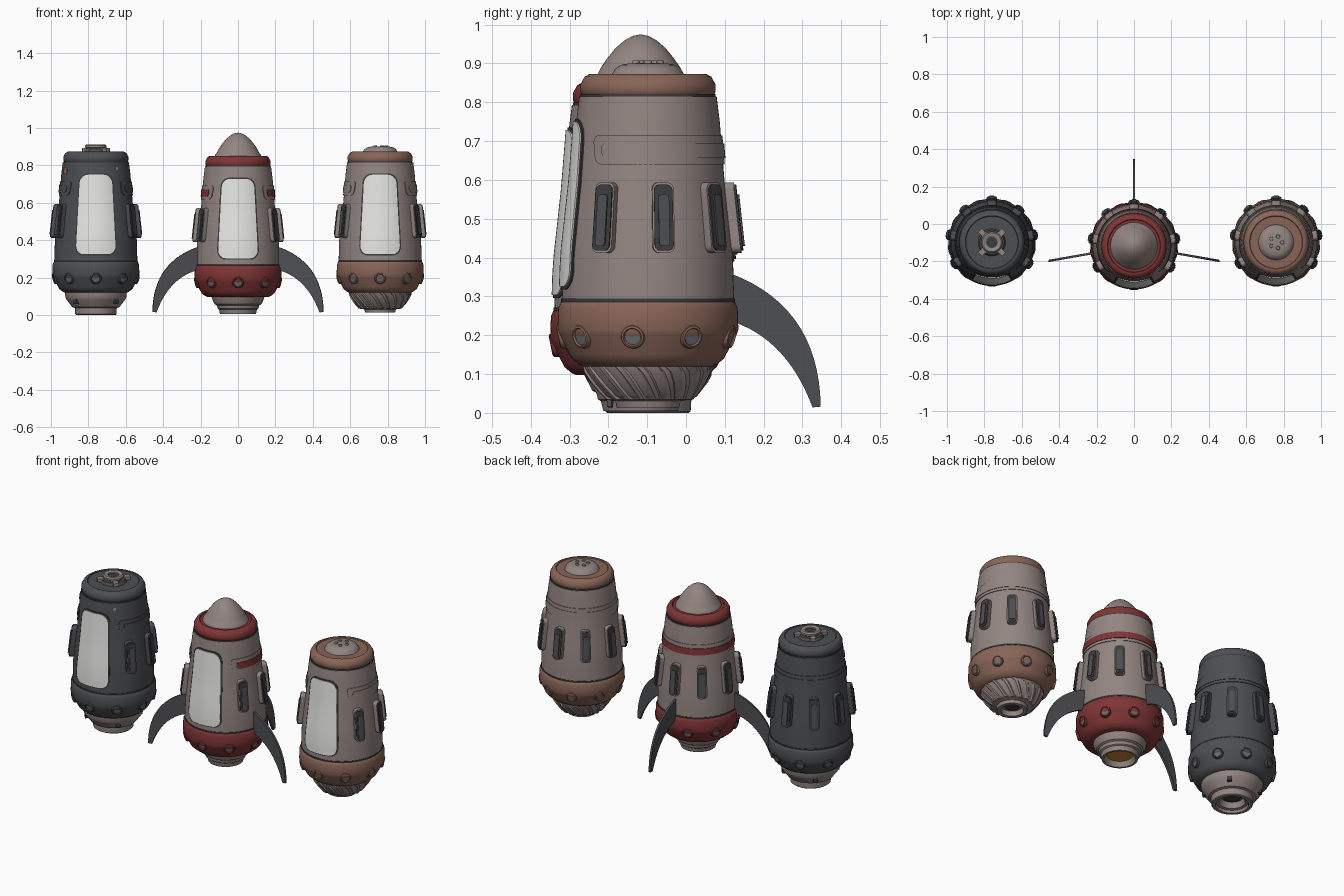
import bpy, bmesh, math
from mathutils import Matrix, Vector

cube = bpy.data.objects.get("Cube")
if cube:
    bpy.data.objects.remove(cube, do_unlink=True)


def material(name, *rgb):
    m = bpy.data.materials.new(name)
    m.use_nodes = True
    m.diffuse_color = (*rgb, 1)
    bsdf = m.node_tree.nodes["Principled BSDF"]
    bsdf.inputs["Base Color"].default_value = (*rgb, 1)
    bsdf.inputs["Roughness"].default_value = 0.6
    return m


TAUPE = material("taupe", 0.29, 0.235, 0.22)
BROWN = material("rust brown", 0.25, 0.13, 0.095)
RED = material("dark red", 0.21, 0.035, 0.035)
CHARCOAL = material("charcoal", 0.075, 0.077, 0.085)
BLACK = material("soft black", 0.045, 0.046, 0.05)
WHITE = material("window white", 0.78, 0.78, 0.75)
GLASS = material("porthole glass", 0.13, 0.15, 0.17)
ORANGE = material("engine orange", 0.55, 0.24, 0.03)


def finish(bm, name, mat, matrix, sharp=35):
    bmesh.ops.remove_doubles(bm, verts=bm.verts, dist=1e-5)
    bmesh.ops.recalc_face_normals(bm, faces=bm.faces)
    me = bpy.data.meshes.new(name)
    bm.to_mesh(me)
    bm.free()
    me.materials.append(mat)
    me.shade_smooth()
    me.set_sharp_from_angle(angle=math.radians(sharp))
    ob = bpy.data.objects.new(name, me)
    ob.matrix_world = matrix
    bpy.context.collection.objects.link(ob)
    return ob


def bridge(bm, rows, wrap=False):
    for a, b in zip(rows, rows[1:]):
        n = len(a)
        for i in range(n if wrap else n - 1):
            j = (i + 1) % n
            bm.faces.new((a[i], a[j], b[j], b[i]))


def lathe(name, profile, mat, matrix, segs=64, flute=0, twist=0):
    """Revolve (radius, z) points; flute cuts alternating ribs, twist swirls them."""
    bm = bmesh.new()
    rows = []
    for k, (r, z) in enumerate(profile):
        row = []
        for i in range(segs):
            a = math.tau * i / segs + twist * k
            rr = r * (1 - flute * (i % 4 < 2))
            row.append(bm.verts.new((rr * math.cos(a), rr * math.sin(a), z)))
        rows.append(row)
    bridge(bm, rows, wrap=True)
    return finish(bm, name, mat, matrix)


BODY = [(0.222, 0.29), (0.219, 0.4), (0.208, 0.5), (0.197, 0.6), (0.185, 0.75), (0.177, 0.815)]


def hull_radius(z):
    for (r0, z0), (r1, z1) in zip(BODY, BODY[1:]):
        if z <= z1:
            break
    return r0 + (r1 - r0) * (z - z0) / (z1 - z0)


def patch(name, mat, matrix, angle, z0, z1, w0, w1, corner, lift, cols=12, depth=0.02):
    """Rounded plate bent around the hull; w0 and w1 are bottom and top half widths."""
    bm = bmesh.new()
    arc = [math.pi / 2 * i / 5 for i in range(6)]
    low = [(z0 + corner * (1 - math.cos(t)), corner * (1 - math.sin(t))) for t in arc]
    high = [(z0 + z1 - z, inset) for z, inset in reversed(low)]
    mid = [(low[-1][0] + (high[0][0] - low[-1][0]) * i / 6, 0) for i in range(1, 6)]
    rows = []
    for z, inset in low + mid + high:
        w = w0 + (w1 - w0) * (z - z0) / (z1 - z0) - inset
        r = hull_radius(z) + lift
        row = []
        for i in range(cols + 1):
            a = angle + w * (2 * i / cols - 1) / r
            row.append(bm.verts.new((r * math.cos(a), r * math.sin(a), z)))
        rows.append(row)
    bridge(bm, rows)
    new = bmesh.ops.extrude_face_region(bm, geom=bm.faces[:])["geom"]
    for v in new:
        if isinstance(v, bmesh.types.BMVert):
            r = math.hypot(v.co.x, v.co.y)
            v.co.x *= (r - depth) / r
            v.co.y *= (r - depth) / r
    return finish(bm, name, mat, matrix)


def box(name, mat, matrix, size):
    bm = bmesh.new()
    bmesh.ops.create_cube(bm, size=1)
    bmesh.ops.scale(bm, vec=size, verts=bm.verts)
    return finish(bm, name, mat, matrix)


def turned(angle, r, z, tilt=0):
    """Frame whose local z points outward from the pod axis."""
    return (Matrix.Rotation(angle, 4, "Z") @ Matrix.Translation((r, 0, z))
            @ Matrix.Rotation(math.pi / 2 + tilt, 4, "Y"))


STEP = math.radians(40)
FRONT = -math.pi / 2
BACK = math.pi / 2


def pod(name, at, hull, trim):
    m = Matrix.Translation(at)
    # Hull, lower collar, top cap and the seams between them
    lathe(name + "_hull", [(0, 0.28), *BODY, (0, 0.815)], hull, m, 96)
    lathe(name + "_collar", [(0, 0.289), (0.219, 0.289), (0.225, 0.284), (0.231, 0.27), (0.233, 0.215),
                             (0.228, 0.2), (0.201, 0.15), (0.196, 0.14), (0.178, 0.125),
                             (0.165, 0.119), (0, 0.119)], trim, m, 96)
    lathe(name + "_cap", [(0, 0.82), (0.17, 0.82), (0.174, 0.826), (0.174, 0.846), (0.163, 0.866),
                          (0.15, 0.873), (0.142, 0.873), (0.139, 0.869), (0, 0.869)], trim, m, 96)
    for part, r, z in (("collar_seam", 0.224, 0.29), ("cap_seam", 0.174, 0.817)):
        lathe(name + "_" + part, [(0, z - .004), (r, z - .004), (r, z + .004), (0, z + .004)], BLACK, m, 96)
    # Front window in its frame
    patch(name + "_window_frame", BLACK, m, FRONT, 0.318, 0.757, 0.12, 0.096, 0.052, 0.004, 16)
    patch(name + "_window", WHITE, m, FRONT, 0.325, 0.75, 0.112, 0.088, 0.046, 0.008, 16)
    # Raised belt around the sides and back
    patch(name + "_belt", hull, m, BACK, 0.64, 0.715, 0.46, 0.46, 0.02, 0.004, 64)
    patch(name + "_belt_strip", RED if trim == RED else hull, m, BACK,
          0.656, 0.694, 0.44, 0.44, 0.015, 0.007, 64)
    # Seven side pads, leaving the window clear
    for i in range(-3, 4):
        a = BACK + i * STEP
        patch(name + "_pad_housing", hull, m, a, 0.412, 0.594, 0.029, 0.028, 0.018, 0.024, 6, 0.04)
        patch(name + "_pad_plate", BLACK, m, a, 0.418, 0.588, 0.025, 0.024, 0.015, 0.029, 6)
        patch(name + "_pad_bar", CHARCOAL, m, a, 0.43, 0.562, 0.014, 0.014, 0.008, 0.034, 4)
    # Nine portholes around the collar
    for i in range(9):
        p = m @ turned(FRONT + i * STEP, 0.221, 0.197, 0.2)
        lathe(name + "_porthole_ring", [(0.021, -0.01), (0.021, 0.007), (0.024, 0.011), (0.029, 0.009),
                                        (0.032, 0), (0.032, -0.01)], trim, p, 24)
        lathe(name + "_porthole_glass", [(0, 0.005), (0.022, 0.005), (0.022, -0.01), (0, -0.01)], GLASS, p, 24)
    return m


# Dark pod: docking ring on top, collared engine below
m = pod("dark_pod", (-0.76, -0.098, 0), CHARCOAL, CHARCOAL)
lathe("docking_base", [(0, 0.885), (0.065, 0.885), (0.075, 0.865), (0, 0.865)], CHARCOAL, m, 48)
lathe("docking_ring", [(0.03, 0.87), (0.03, 0.908), (0.036, 0.912), (0.05, 0.912), (0.057, 0.905),
                       (0.057, 0.895), (0.05, 0.89), (0.05, 0.87)], TAUPE, m, 48)
lathe("docking_port", [(0, 0.9), (0.032, 0.9), (0.032, 0.87), (0, 0.87)], BLACK, m, 32)
for i in range(4):
    a = math.pi / 4 + i * math.pi / 2
    turn = m @ Matrix.Rotation(a, 4, "Z")
    box("docking_clamp", TAUPE, turn @ Matrix.Translation((0.073, 0, 0.884)), (0.035, 0.03, 0.018))
    box("engine_slot", BLACK, turn @ Matrix.Translation((0.148, 0, 0.078)), (0.02, 0.025, 0.035))
lathe("dark_pod_engine", [(0, 0.122), (0.165, 0.122), (0.163, 0.095), (0.155, 0.08), (0.132, 0.05),
                          (0.126, 0.042), (0.112, 0.038), (0.11, 0.004), (0.105, 0), (0.088, 0),
                          (0.084, 0.015), (0.07, 0.018), (0.06, 0.05), (0, 0.05)], TAUPE, m)
lathe("dark_pod_engine_core", [(0, 0.046), (0.05, 0.046), (0.05, 0.055), (0, 0.055)], BLACK, m, 32)
patch("side_hatch", BROWN, m, math.radians(-152), 0.755, 0.79, 0.02, 0.018, 0.008, 0.004, 4)
patch("side_marker", TAUPE, m, math.radians(-53), 0.776, 0.79, 0.008, 0.008, 0.002, 0.004, 4)

# Brown pod: low dome on top, swirled engine below
m = pod("brown_pod", (0.76, -0.098, 0), TAUPE, BROWN)
lathe("dome", [(0, 0.902), (0.05, 0.9), (0.07, 0.896), (0.085, 0.886), (0.095, 0.868), (0, 0.868)], TAUPE, m, 48)
for i in range(5):
    spot = Matrix.Rotation(i * math.tau / 5, 4, "Z") @ Matrix.Translation((0.032, 0, 0.895))
    lathe("dome_stud", [(0, 0.012), (0.009, 0.012), (0.012, 0), (0, 0)], TAUPE, m @ spot, 16)
lathe("swirl_core", [(0, 0.122), (0.165, 0.122), (0.16, 0.105), (0.142, 0.075), (0.12, 0.045),
                     (0.105, 0.034), (0.084, 0.03), (0.08, 0.012), (0.06, 0.012), (0.055, 0.04),
                     (0, 0.04)], TAUPE, m)
lathe("swirl_fins", [(0.168, 0.12), (0.166, 0.105), (0.152, 0.08), (0.134, 0.055), (0.116, 0.034),
                     (0.09, 0.032)], TAUPE, m, 72, 0.08, 0.09)
lathe("swirl_engine_core", [(0, 0.036), (0.04, 0.036), (0.04, 0.045), (0, 0.045)], BLACK, m, 32)

# Red pod: pointed nose, glowing engine
m = pod("red_pod", (0, -0.117, -0.022), TAUPE, RED)
m = Matrix.Translation((0, -0.117, 0))
lathe("nose_cone", [(0, 0.845), (0.126, 0.845), (0.122, 0.858), (0.113, 0.868), (0.103, 0.888), (0.086, 0.913),
                    (0.064, 0.94), (0.042, 0.959), (0.02, 0.971), (0, 0.975)], TAUPE, m)
lathe("red_pod_engine", [(0, 0.105), (0.143, 0.105), (0.138, 0.085), (0.125, 0.058), (0.114, 0.052),
                         (0.11, 0.035), (0.102, 0.03), (0.096, 0.005), (0.085, 0.005),
                         (0.07, 0.035), (0, 0.035)], TAUPE, m)
lathe("engine_glow", [(0, 0.031), (0.068, 0.031), (0.068, 0.04), (0, 0.04)], ORANGE, m, 48)


# Three curved landing fins, each swept between two arcs
def bezier(a, b, c, t):
    return Vector(a).lerp(Vector(b), t).lerp(Vector(b).lerp(Vector(c), t), t)


for i in range(3):
    bm = bmesh.new()
    rows = []
    for k in range(17):
        t = k / 16
        outer = bezier((0.2, 0.37), (0.46, 0.29), (0.464, 0.016), t)
        inner = bezier((0.2, 0.245), (0.37, 0.21), (0.443, 0.014), t)
        rows.append([bm.verts.new((p.x, -0.006, p.y)) for p in (outer, inner)])
    bridge(bm, rows)
    new = bmesh.ops.extrude_face_region(bm, geom=bm.faces[:])["geom"]
    bmesh.ops.translate(bm, vec=(0, 0.012, 0), verts=[v for v in new if isinstance(v, bmesh.types.BMVert)])
    finish(bm, "landing_fin", CHARCOAL, m @ Matrix.Rotation(math.radians(-10 + 100 * i), 4, "Z"))
